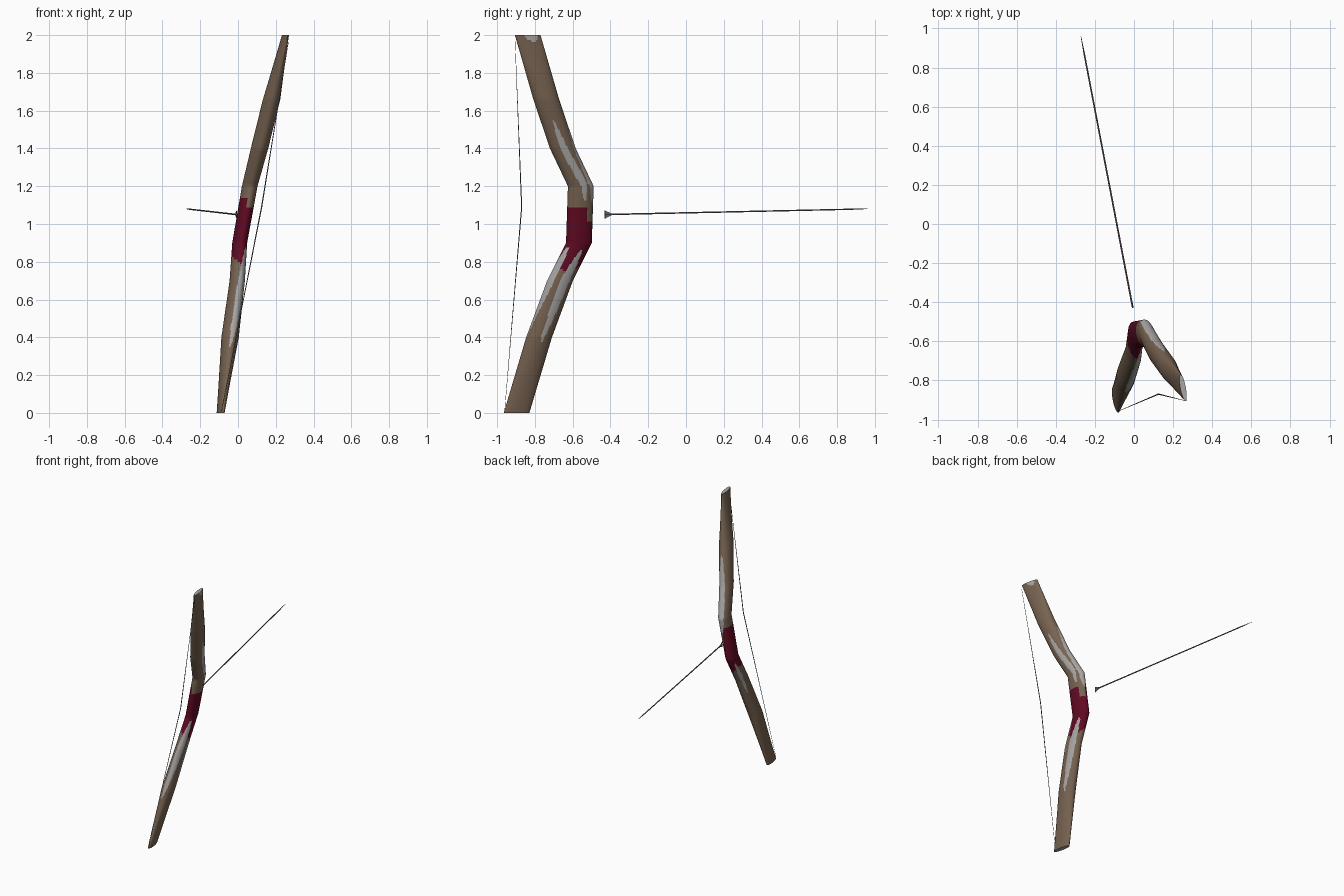
import bpy, bmesh, math
from mathutils import Vector

if "Cube" in bpy.data.objects:
    bpy.data.objects.remove(bpy.data.objects["Cube"])


def material(name, rgb):
    m = bpy.data.materials.new(name)
    m.diffuse_color = (*rgb, 1)
    m.use_nodes = True
    m.node_tree.nodes["Principled BSDF"].inputs["Base Color"].default_value = m.diffuse_color
    return m


WOOD = material("brown wood", (0.185, 0.125, 0.083))
WRAP = material("maroon grip", (0.12, 0.003, 0.016))
GREY = material("pale grey", (0.39, 0.38, 0.37))
DARK = material("dark grey", (0.15, 0.14, 0.135))


def finish(bm, name, mats, angle=35):
    bmesh.ops.recalc_face_normals(bm, faces=bm.faces)
    me = bpy.data.meshes.new(name)
    bm.to_mesh(me)
    bm.free()
    ob = bpy.data.objects.new(name, me)
    bpy.context.collection.objects.link(ob)
    for m in mats:
        me.materials.append(m)
    bpy.ops.object.select_all(action='DESELECT')
    ob.select_set(True)
    bpy.context.view_layer.objects.active = ob
    bpy.ops.object.shade_smooth_by_angle(angle=math.radians(angle))
    return ob


def skin(bm, rings):
    """Join vertex rings into a closed tube, row by row, then cap both ends."""
    n = len(rings[0])
    sides = []
    for a, b in zip(rings, rings[1:]):
        for i in range(n):
            j = (i + 1) % n
            sides.append(bm.faces.new((a[i], a[j], b[j], b[i])))
    caps = bm.faces.new(rings[0]), bm.faces.new(rings[-1])
    return sides, caps


# Bow stave: elliptical sections (z, x, y, thickness), long axis along the shot
STATIONS = [
    (0.0, -0.092, -0.897, 0.034), (0.4, -0.042, -0.778, 0.090),
    (0.7, -0.004, -0.667, 0.078), (0.9, 0.009, -0.567, 0.076),
    (1.2, 0.062, -0.557, 0.080), (1.4, 0.114, -0.652, 0.090),
    (1.66, 0.178, -0.740, 0.090), (2.0, 0.251, -0.838, 0.028),
]
FWD = Vector((-0.185, 0.983, 0))
SIDE = Vector((0.983, 0.185, 0))
SIDES = 64

# Worn patches: (z low, z widest, z high, angle low, angle high, half width)
# angle 0 is the forward edge, 90 the right side, 180 the string edge
PATCHES = [
    (0.35, 0.70, 0.88, 190, 140, 36),
    (0.37, 0.70, 0.87, 80, 68, 25),
    (0.60, 0.76, 0.87, 310, 310, 16),
    (1.12, 1.28, 1.55, 75, 98, 20),
    (1.09, 1.22, 1.60, 14, 6, 42),
    (1.965, 2.0, 2.04, 75, 75, 35),
]


def stave_colour(z, deg):
    for lo, mid, hi, a0, a1, half in PATCHES:
        if lo < z < hi:
            k = (z - lo) / (mid - lo) if z < mid else (hi - z) / (hi - mid)
            c = a0 + (a1 - a0) * (z - lo) / (hi - lo)
            if abs((deg - c + 180) % 360 - 180) < half * k ** 0.5:
                return 2
    # grip wrap: stepped upper edge, slanted lower edge
    top = 1.01 if 10 < deg < 60 else 1.09 if 60 <= deg < 195 else 1.14
    bottom = 0.79 - 0.035 * math.sin(math.radians(deg))
    return 1 if bottom < z < top else 0


bm = bmesh.new()
rings = []
for k, (s, e) in enumerate(zip(STATIONS, STATIONS[1:])):
    steps = round((e[0] - s[0]) / 0.0125)
    for t in range(steps + (k == len(STATIONS) - 2)):
        z, x, y, th = (p + (q - p) * t / steps for p, q in zip(s, e))
        ring = []
        for i in range(SIDES):
            a = math.tau * i / SIDES
            ring.append(bm.verts.new(Vector((x, y, z)) + FWD * 0.069 * math.cos(a)
                                     + SIDE * th / 2 * math.sin(a)))
        rings.append(ring)
sides, caps = skin(bm, rings)
for n, f in enumerate(sides):
    f.material_index = stave_colour(f.calc_center_median().z,
                                    (n % SIDES + 0.5) * 360 / SIDES)
for f in caps:
    f.material_index = 2
finish(bm, "bow_stave", [WOOD, WRAP, GREY], 40)


def rod(name, points, sides=6):
    """Thin rod through (point, radius) pairs."""
    bm = bmesh.new()
    axis = (Vector(points[-1][0]) - Vector(points[0][0])).normalized()
    u = axis.cross(Vector((0, 1, 0) if abs(axis.z) > 0.8 else (0, 0, 1))).normalized()
    v = axis.cross(u)
    rings = []
    for p, r in points:
        rings.append([bm.verts.new(Vector(p) + r * (u * math.cos(math.tau * i / sides)
                      + v * math.sin(math.tau * i / sides))) for i in range(sides)])
    skin(bm, rings)
    return finish(bm, name, [DARK])


# Bowstring: slightly thicker at the nocking point
rod("bowstring", [((-0.087, -0.96, 0.01), 0.001), ((0.125, -0.87, 1.09), 0.0032),
                  ((0.268, -0.905, 1.97), 0.001)])

# Arrow shaft with tapered point
TAIL, TIP = Vector((-0.006, -0.43, 1.05)), Vector((-0.272, 0.962, 1.08))
rod("arrow_shaft", [(TAIL, 0.0045), (TAIL.lerp(TIP, 0.5), 0.0042),
                    (TAIL.lerp(TIP, 0.93), 0.004), (TIP, 0.001)])

# Fletching: thin upright wedge flaring at the tail
bm = bmesh.new()
rings = []
for t, h in ((0, 0.022), (0.025, 0.005)):
    p = TAIL.lerp(TIP, t)
    rings.append([bm.verts.new(p + SIDE * sx * 0.002 + Vector((0, 0, sz * h)))
                  for sx, sz in ((-1, -1), (1, -1), (1, 1), (-1, 1))])
skin(bm, rings)
finish(bm, "arrow_fletching", [DARK])
